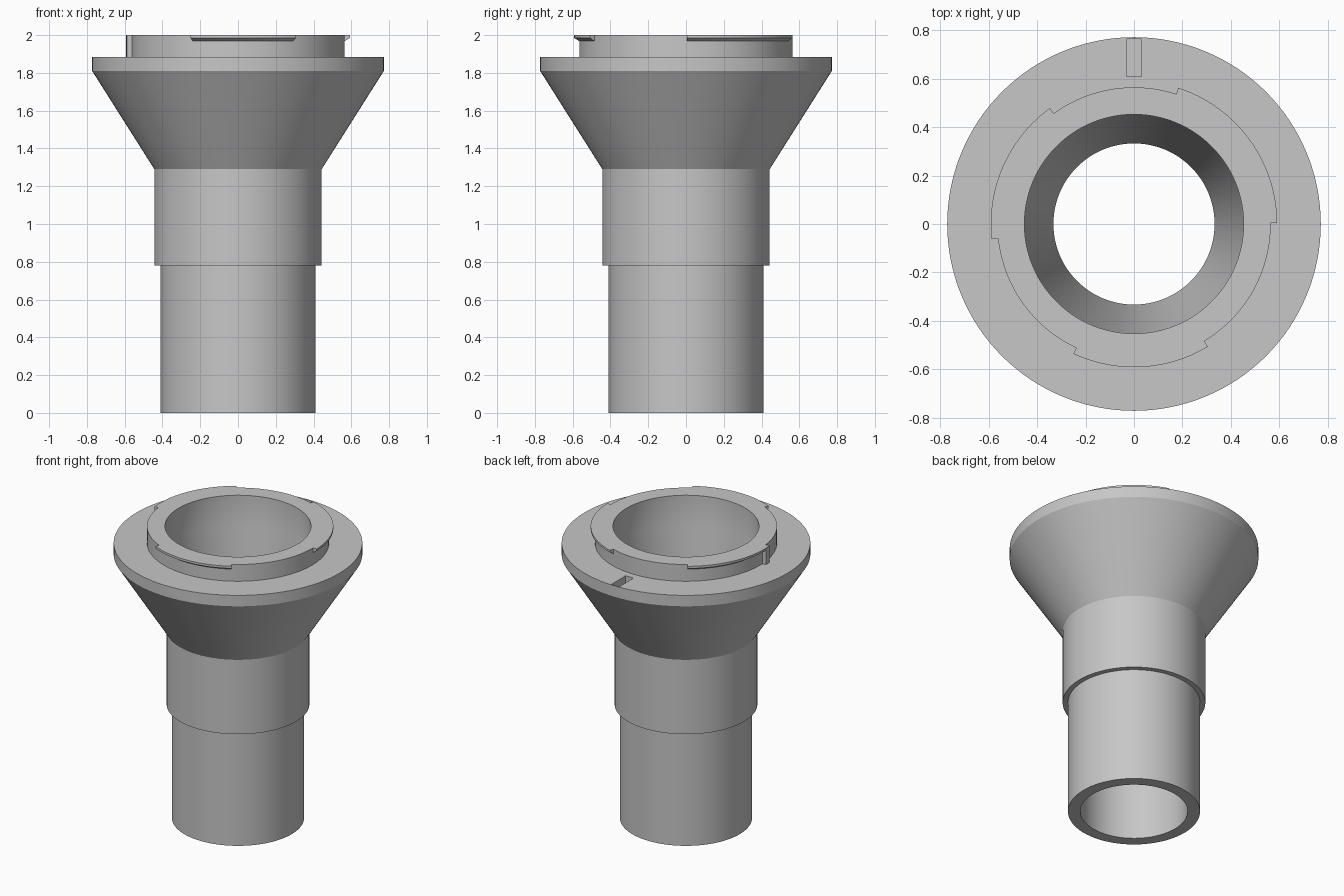
import bpy, bmesh
from math import radians, cos, sin

cube = bpy.data.objects.get("Cube")
if cube:
    bpy.data.objects.remove(cube, do_unlink=True)

GREY = (0.57, 0.57, 0.57, 1)
grey = bpy.data.materials.new("plain grey")
grey.use_nodes = True
grey.diffuse_color = GREY
grey.node_tree.nodes["Principled BSDF"].inputs["Base Color"].default_value = GREY


def finish(bm, name):
    """Turn a bmesh into a grey object with sharp-edged smooth shading."""
    bmesh.ops.recalc_face_normals(bm, faces=bm.faces)
    mesh = bpy.data.meshes.new(name)
    bm.to_mesh(mesh)
    bm.free()
    mesh.materials.append(grey)
    obj = bpy.data.objects.new(name, mesh)
    bpy.context.collection.objects.link(obj)
    bpy.ops.object.select_all(action="DESELECT")
    obj.select_set(True)
    bpy.context.view_layer.objects.active = obj
    bpy.ops.object.shade_smooth_by_angle(angle=radians(20))
    return obj


def revolve(name, section, start=0, end=360):
    """Sweep a closed (radius, height) section around z between two angles."""
    full = end - start == 360
    steps = 128 if full else max(2, round((end - start) / 2.8))
    bm = bmesh.new()
    rings = []
    for i in range(steps if full else steps + 1):
        a = radians(start + (end - start) * i / steps)
        rings.append([bm.verts.new((r * cos(a), r * sin(a), z)) for r, z in section])
    n = len(section)
    for i in range(steps):
        a, b = rings[i], rings[(i + 1) % len(rings)]
        for j in range(n):
            k = (j + 1) % n
            bm.faces.new((a[j], a[k], b[k], b[j]))
    if not full:
        bm.faces.new(rings[0])
        bm.faces.new(rings[-1])
    return finish(bm, name)


# Hollow stepped tube, flared cone, flange and raised collar
BODY_R, FLANGE_Z, TOP = 0.565, 1.885, 2.0
body = revolve("adapter_body", [
    (0.333, 0), (0.41, 0), (0.41, 0.78), (0.443, 0.78), (0.443, 1.29),
    (0.772, 1.81), (0.772, FLANGE_Z), (BODY_R, FLANGE_Z), (BODY_R, TOP),
    (0.453, TOP), (0.453, 1.80), (0.333, 1.29)])

# Locking-pin slot in the flange
bm = bmesh.new()
bmesh.ops.create_cube(bm, size=1)
bmesh.ops.scale(bm, vec=(0.06, 0.155, 0.12), verts=bm.verts)
bmesh.ops.translate(bm, vec=(0, 0.6875, FLANGE_Z), verts=bm.verts)
cutter = finish(bm, "slot_cutter")
cutter.hide_render = True
bpy.context.view_layer.objects.active = body
cut = body.modifiers.new("slot", "BOOLEAN")
cut.operation = "DIFFERENCE"
cut.solver = "EXACT"
cut.object = cutter
bpy.ops.object.modifier_apply(modifier=cut.name)
bpy.data.objects.remove(cutter, do_unlink=True)

# Three bayonet tabs with chamfered undersides
TAB_R, INNER = 0.592, 0.56
tab = [(INNER, TOP), (TAB_R, TOP), (TAB_R, 1.985), (BODY_R, 1.968), (INNER, 1.968)]
for name, start, end in (("left_tab", 0.5, 72), ("right_tab", 126, 186),
                         ("front_tab", 245, 301)):
    revolve(name, tab, start, end)

# Rotation stop below the end of the right tab
revolve("stop_post", [(INNER, FLANGE_Z), (TAB_R, FLANGE_Z), (TAB_R, 1.99), (INNER, 1.99)],
        182, 186)
